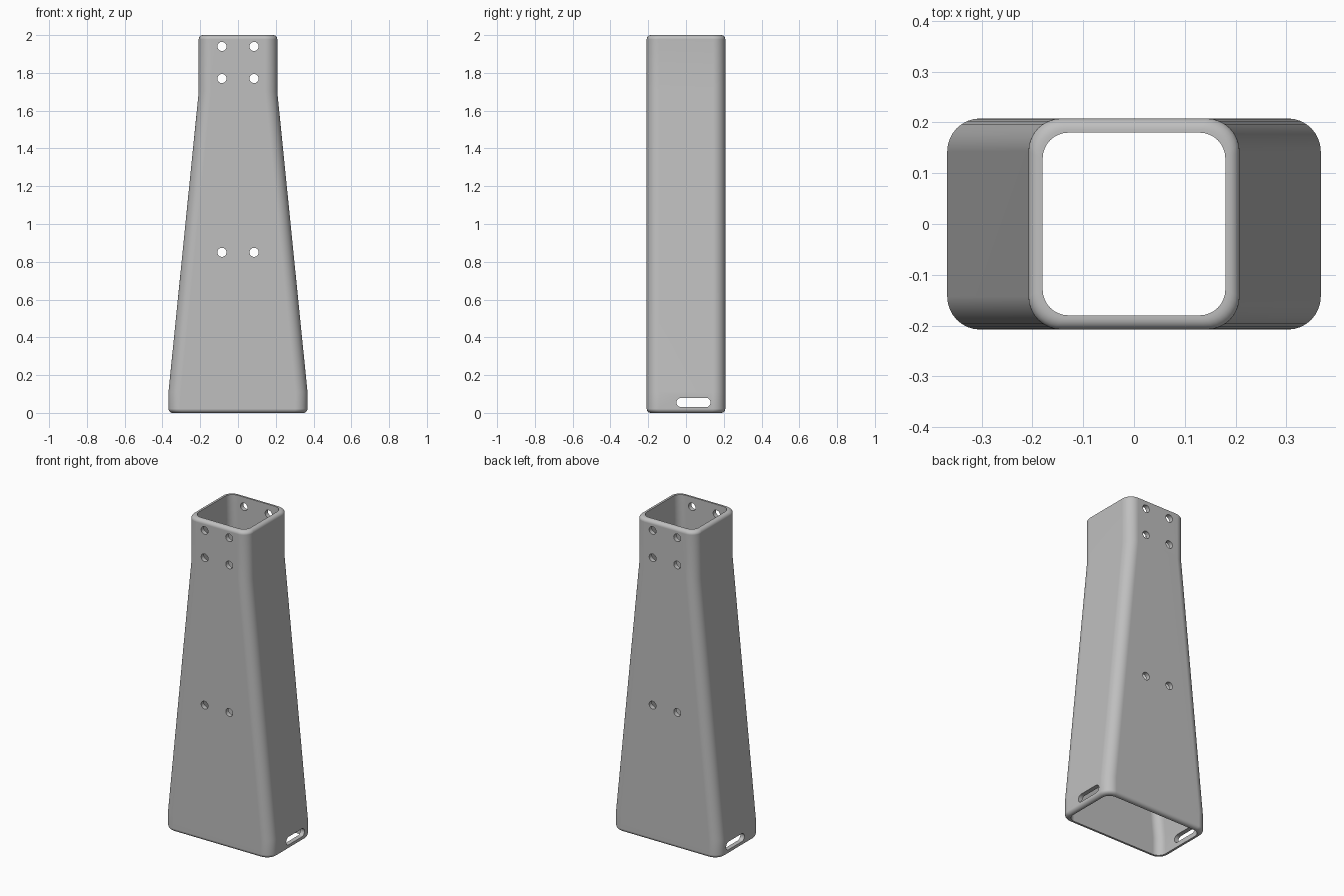
import bpy, bmesh, math
from mathutils import Matrix

if "Cube" in bpy.data.objects:
    bpy.data.objects.remove(bpy.data.objects["Cube"])

DEPTH, TOP, BASE = 0.208, 0.208, 0.368   # outer half sizes
WALL, CORNER, ROUND = 0.028, 0.065, 0.022
BEND_LOW, BEND_HIGH, HEIGHT = 0.11, 1.7, 2.0


def rounded_rect(hx, hy, r, steps=8):
    """Outline of a rectangle with round corners, counter-clockwise."""
    pts = []
    corners = [(1, 1), (-1, 1), (-1, -1), (1, -1)]
    for quarter, (sx, sy) in enumerate(corners):
        for i in range(steps + 1):
            a = (quarter + i / steps) * math.pi / 2
            pts.append((sx * (hx - r) + r * math.cos(a),
                        sy * (hy - r) + r * math.sin(a)))
    return pts


def bridge(bm, a, b):
    n = len(a)
    for i in range(n):
        j = (i + 1) % n
        bm.faces.new((a[i], a[j], b[j], b[i]))


def finish(bm, name):
    bmesh.ops.remove_doubles(bm, verts=bm.verts, dist=1e-5)
    bmesh.ops.recalc_face_normals(bm, faces=bm.faces)
    mesh = bpy.data.meshes.new(name)
    bm.to_mesh(mesh)
    bm.free()
    ob = bpy.data.objects.new(name, mesh)
    bpy.context.collection.objects.link(ob)
    return ob


def cutter(name, outline, rotation, location):
    """Long prism through the whole tube."""
    bm = bmesh.new()
    low, high = [[bm.verts.new((x, y, z)) for x, y in outline] for z in (-1, 1)]
    bridge(bm, low, high)
    bm.faces.new(low)
    bm.faces.new(high)
    bm.transform(Matrix.Translation(location) @ rotation)
    ob = finish(bm, name)
    ob.hide_render = True
    return ob


# Section rings: up the outside over rounded rims, then down the inside
def half_width(z):
    t = min(max((z - BEND_LOW) / (BEND_HIGH - BEND_LOW), 0), 1)
    return BASE + (TOP - BASE) * t


arc = [i / 6 * math.pi / 2 for i in range(7)]
sections = [(ROUND * (1 - math.cos(a)), ROUND * (1 - math.sin(a))) for a in arc]
sections += [(BEND_LOW, 0), (BEND_HIGH, 0)]
sections += [(HEIGHT - z, inset) for z, inset in reversed(sections[:7])]
sections += [(z, WALL) for z in (HEIGHT, BEND_HIGH, BEND_LOW, 0)]

bm = bmesh.new()
rings = []
for z, inset in sections:
    outline = rounded_rect(half_width(z) - inset, DEPTH - inset, CORNER - inset * 0.5)
    rings.append([bm.verts.new((x, y, z)) for x, y in outline])
for k, ring in enumerate(rings):
    bridge(bm, ring, rings[(k + 1) % len(rings)])
tube = finish(bm, "tapered_tube")

# Bolt holes through front and back, cable slots through both sides
cutters = []
face_front = Matrix.Rotation(math.pi / 2, 4, 'X')
face_side = face_front.copy()
face_side = Matrix.Rotation(math.pi / 2, 4, 'Z') @ face_front
for z in (1.94, 1.77, 0.85):
    for x in (-0.085, 0.085):
        cutters.append(cutter("bolt_hole_cutter", rounded_rect(0.024, 0.024, 0.024),
                              face_front, (x, 0, z)))
cutters.append(cutter("slot_cutter", rounded_rect(0.09, 0.025, 0.025),
                      face_side, (0, 0.04, 0.055)))

for c in cutters:
    mod = tube.modifiers.new("cut", 'BOOLEAN')
    mod.operation, mod.solver, mod.object = 'DIFFERENCE', 'EXACT', c
result = bpy.data.meshes.new_from_object(
    tube.evaluated_get(bpy.context.evaluated_depsgraph_get()))
tube.modifiers.clear()
tube.data = result
for c in cutters:
    bpy.data.objects.remove(c)

# Grey metal
metal = bpy.data.materials.new("grey metal")
metal.use_nodes = True
grey = (0.52, 0.52, 0.52, 1)
metal.diffuse_color = grey
metal.node_tree.nodes["Principled BSDF"].inputs["Base Color"].default_value = grey
tube.data.materials.clear()
tube.data.materials.append(metal)

bpy.ops.object.select_all(action='DESELECT')
tube.select_set(True)
bpy.context.view_layer.objects.active = tube
bpy.ops.object.shade_smooth_by_angle(angle=math.radians(35))
weighted = tube.modifiers.new("even_shading", 'WEIGHTED_NORMAL')
weighted.keep_sharp = True
